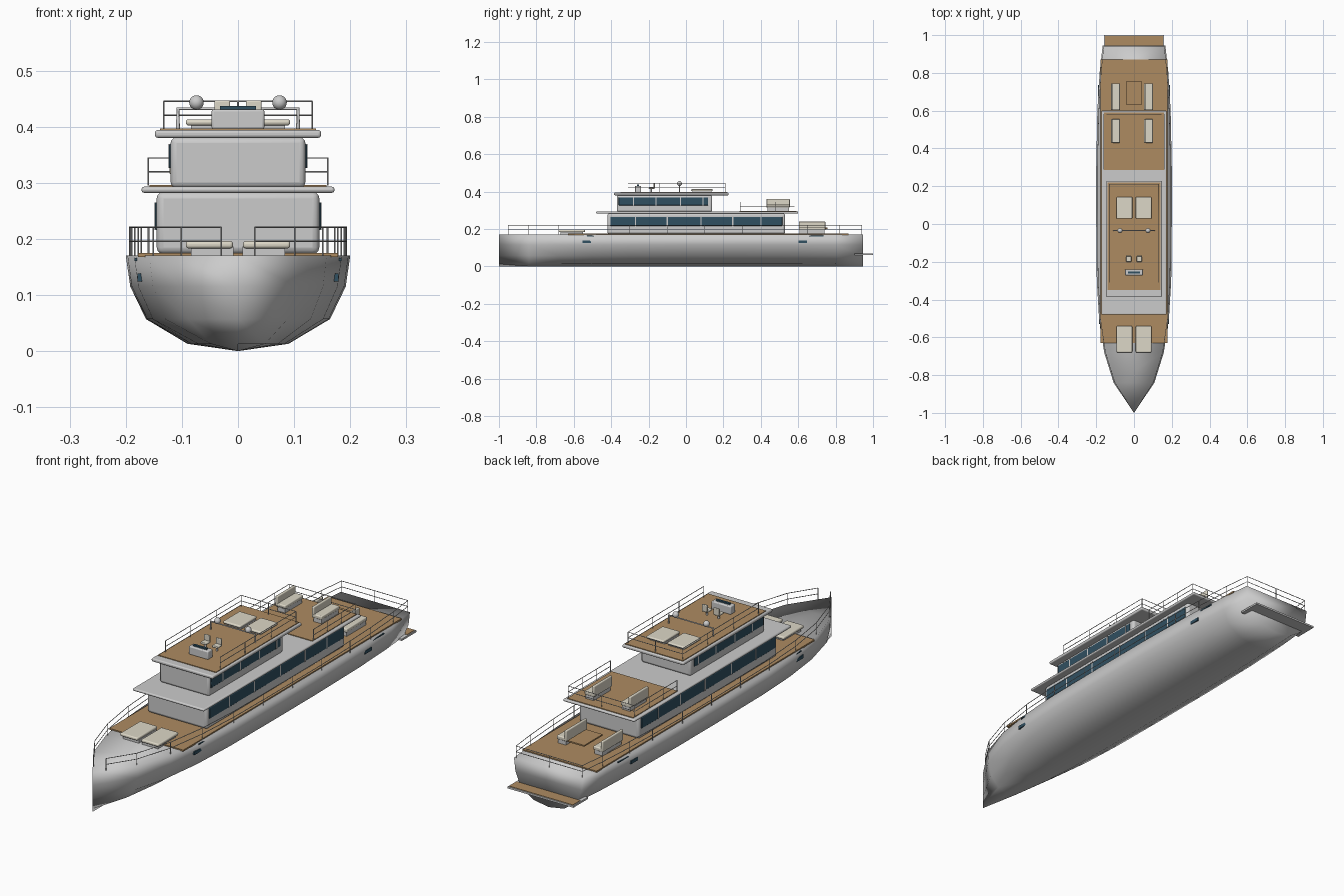
import bpy, bmesh, math
from mathutils import Vector

if "Cube" in bpy.data.objects:
    bpy.data.objects.remove(bpy.data.objects["Cube"])


def material(name, rgb):
    m = bpy.data.materials.new(name)
    m.diffuse_color = (*rgb, 1)
    m.use_nodes = True
    m.node_tree.nodes["Principled BSDF"].inputs["Base Color"].default_value = m.diffuse_color
    return m


TEAK = material("teak", (0.42, 0.26, 0.12))
GLASS = material("glass", (0.03, 0.08, 0.12))
CUSHION = material("cushion", (0.72, 0.68, 0.57))


def link(name, bm, mat=None):
    me = bpy.data.meshes.new(name)
    bm.to_mesh(me)
    bm.free()
    ob = bpy.data.objects.new(name, me)
    bpy.context.collection.objects.link(ob)
    if mat:
        me.materials.append(mat)
    return ob


def smooth(ob, angle=40):
    bpy.ops.object.select_all(action='DESELECT')
    ob.select_set(True)
    bpy.context.view_layer.objects.active = ob
    bpy.ops.object.shade_smooth_by_angle(angle=math.radians(angle))


def box(name, x, y, z, mat=None, bevel=0.0):
    """Box from (min, max) pairs, with optional rounded edges."""
    bm = bmesh.new()
    bmesh.ops.create_cube(bm, size=1)
    for v in bm.verts:
        v.co = [(a + b) / 2 + c * (b - a) for (a, b), c in zip((x, y, z), v.co)]
    ob = link(name, bm, mat)
    if bevel:
        mod = ob.modifiers.new("round", 'BEVEL')
        mod.width, mod.segments = bevel, 3
        smooth(ob)
    return ob


def tubes(name, paths, radius):
    """Round bars along several polylines, as one mesh."""
    cu = bpy.data.curves.new(name, 'CURVE')
    cu.dimensions, cu.bevel_depth, cu.bevel_resolution = '3D', radius, 1
    cu.use_fill_caps = True
    for pts in paths:
        sp = cu.splines.new('POLY')
        sp.points.add(len(pts) - 1)
        for p, co in zip(sp.points, pts):
            p.co = (*co, 1)
    ob = bpy.data.objects.new(name, cu)
    bpy.context.collection.objects.link(ob)
    bpy.ops.object.select_all(action='DESELECT')
    ob.select_set(True)
    bpy.context.view_layer.objects.active = ob
    bpy.ops.object.convert(target='MESH')
    return bpy.context.object


def railing(name, plan, z, h=0.049):
    """Top rail, mid rail and a post at each plan point."""
    paths = [[(x, y, z + k * h) for x, y in plan] for k in (0.5, 1)]
    paths += [[(x, y, z), (x, y, z + h)] for x, y in plan]
    tubes(name, paths, 0.0014)


# Hull: stations (y, half beam) lofted with one section shape
STATIONS = [(-1, 0), (-0.84, 0.108), (-0.68, 0.158), (-0.5, 0.185), (-0.3, 0.197),
            (0, 0.2), (0.3, 0.2), (0.6, 0.194), (0.8, 0.182), (0.945, 0.166)]
SECTION = [(1, 0.17), (0.96, 0.115), (0.82, 0.057), (0.45, 0.013), (0, 0)]


def beam(y):
    for (y0, b0), (y1, b1) in zip(STATIONS, STATIONS[1:]):
        if y <= y1:
            return b0 + (b1 - b0) * (y - y0) / (y1 - y0)
    return STATIONS[-1][1]


bm = bmesh.new()
ring = SECTION + [(-f, z) for f, z in SECTION[-2::-1]]
rows = [[bm.verts.new((f * b, y, z)) for f, z in ring] for y, b in STATIONS]
n = len(ring)
for r0, r1 in zip(rows, rows[1:]):
    for i in range(n):
        bm.faces.new((r0[i], r0[(i + 1) % n], r1[(i + 1) % n], r1[i]))
bm.faces.new(rows[-1])
bmesh.ops.remove_doubles(bm, verts=bm.verts[:], dist=1e-5)
bmesh.ops.recalc_face_normals(bm, faces=bm.faces[:])
for f in bm.faces:
    f.smooth = True
link("hull", bm)

# Portholes and small scuppers on each side
for s in (-1, 1):
    for y in (-0.53, 0.625):
        c = s * beam(y) * 0.968
        box("porthole", (c - 0.004, c + 0.004), (y - 0.023, y + 0.023), (0.124, 0.138), GLASS)
    for y, w in ((-0.51, 0.02), (0.69, 0.045)):
        c = s * beam(y) * 0.993
        box("scupper", (c - 0.002, c + 0.002), (y - w, y + w), (0.161, 0.166), GLASS)

# Main deck and swim platform
box("main_deck", (-0.178, 0.178), (-0.63, 0.87), (0.168, 0.175), TEAK)
box("swim_platform", (-0.158, 0.158), (0.9, 1.0), (0.06, 0.068))
box("swim_platform_teak", (-0.153, 0.153), (0.945, 0.996), (0.067, 0.07), TEAK)

# Two deckhouses with overhanging roof slabs
box("main_deckhouse", (-0.145, 0.145), (-0.42, 0.53), (0.173, 0.284), bevel=0.012)
box("upper_deck_slab", (-0.172, 0.172), (-0.48, 0.6), (0.282, 0.293), bevel=0.005)
box("upper_deck_teak", (-0.158, 0.158), (0.285, 0.59), (0.292, 0.296), TEAK)
box("upper_deckhouse", (-0.12, 0.12), (-0.37, 0.14), (0.291, 0.381), bevel=0.01)
box("sundeck_slab", (-0.148, 0.148), (-0.385, 0.228), (0.38, 0.394), bevel=0.005)
box("sundeck_teak", (-0.139, 0.139), (-0.35, 0.22), (0.393, 0.397), TEAK)

# Side window bands with mullions
for s in (-1, 1):
    for name, x, y, z, bars in (
            ("main_window", 0.145, (-0.405, 0.515), (0.216, 0.265), (-0.27, -0.1, 0.08, 0.25, 0.4)),
            ("upper_window", 0.12, (-0.36, 0.118), (0.326, 0.369), (-0.28, -0.16, -0.03, 0.09))):
        box(name, sorted((s * (x - 0.004), s * (x + 0.003))), y, z, GLASS, 0.003)
        for b in bars:
            box(name + "_mullion", sorted((s * x, s * (x + 0.004))), (b - 0.003, b + 0.003), z)

# Railings
side = [(max(0.03, beam(y) - 0.007), y) for y in
        (-0.95, -0.84, -0.68, -0.5, -0.3, -0.1, 0.1, 0.3, 0.5, 0.65, 0.82, 0.94)]
railing("main_railing", side + [(0, 0.94)] + [(-x, y) for x, y in reversed(side)], 0.17, 0.051)
for name, x, ys, z in (("upper_deck_railing", 0.16, (0.29, 0.385, 0.48, 0.58), 0.295),
                       ("sundeck_railing", 0.132, (-0.31, -0.14, 0.04, 0.21), 0.396)):
    half = [(x, y) for y in ys]
    railing(name, half + [(0, ys[-1])] + [(-a, b) for a, b in reversed(half)], z)

# Sun pads on foredeck and sundeck
for s in (-1, 1):
    x = sorted((s * 0.009, s * 0.093))
    box("foredeck_sunpad", x, (-0.68, -0.54), (0.175 + 0.008, 0.196), CUSHION, 0.005)
    box("foredeck_sunpad_base", [a * 0.9 for a in x], (-0.67, -0.55), (0.168, 0.186))
    box("sundeck_sunpad", x, (0.028, 0.143), (0.402, 0.413), CUSHION, 0.005)
    box("sundeck_sunpad_base", [a * 0.9 for a in x], (0.035, 0.135), (0.395, 0.404))

# Aft sofas: base, cushion and backrest on both open decks
for y0, y1, z in ((0.43, 0.555, 0.296), (0.603, 0.745, 0.175)):
    for c in (-0.0875, 0.0875):
        box("sofa_base", (c - 0.028, c + 0.01), (y0 + 0.005, y1 - 0.005), (z, z + 0.02))
        box("sofa_seat", (c - 0.028, c + 0.0135), (y0, y1), (z + 0.018, z + 0.034), CUSHION, 0.004)
        box("sofa_back", (c - 0.0345, c - 0.023), (y0, y1), (z + 0.018, z + 0.065), CUSHION, 0.004)

# Aft dining table
box("table_top", (-0.04, 0.04), (0.63, 0.757), (0.201, 0.207), TEAK)
tubes("table_leg", [[(0, 0.693, 0.174), (0, 0.693, 0.203)]], 0.007)

# Helm console, screen and seats
box("helm_console", (-0.047, 0.047), (-0.273, -0.24), (0.395, 0.431), bevel=0.004)
box("helm_screen", (-0.032, 0.032), (-0.262, -0.252), (0.43, 0.437), GLASS)
for c in (-0.028, 0.028):
    tubes("helm_seat_post", [[(c, -0.185, 0.395), (c, -0.185, 0.416)]], 0.005)
    box("helm_seat", (c - 0.014, c + 0.014), (-0.2, -0.168), (0.414, 0.423), CUSHION, 0.003)
    box("helm_seat_back", (c - 0.014, c + 0.014), (-0.175, -0.167), (0.418, 0.447), CUSHION, 0.003)

# Radar arch with two domes
tubes("radar_arch", [[(-0.107, -0.035, 0.395), (-0.107, -0.035, 0.432),
                      (0.107, -0.035, 0.432), (0.107, -0.035, 0.395)]], 0.0035)
for s in (-1, 1):
    bm = bmesh.new()
    bmesh.ops.create_uvsphere(bm, u_segments=20, v_segments=12, radius=0.013)
    bmesh.ops.translate(bm, verts=bm.verts[:], vec=Vector((s * 0.074, -0.035, 0.443)))
    smooth(link("radar_dome", bm))
